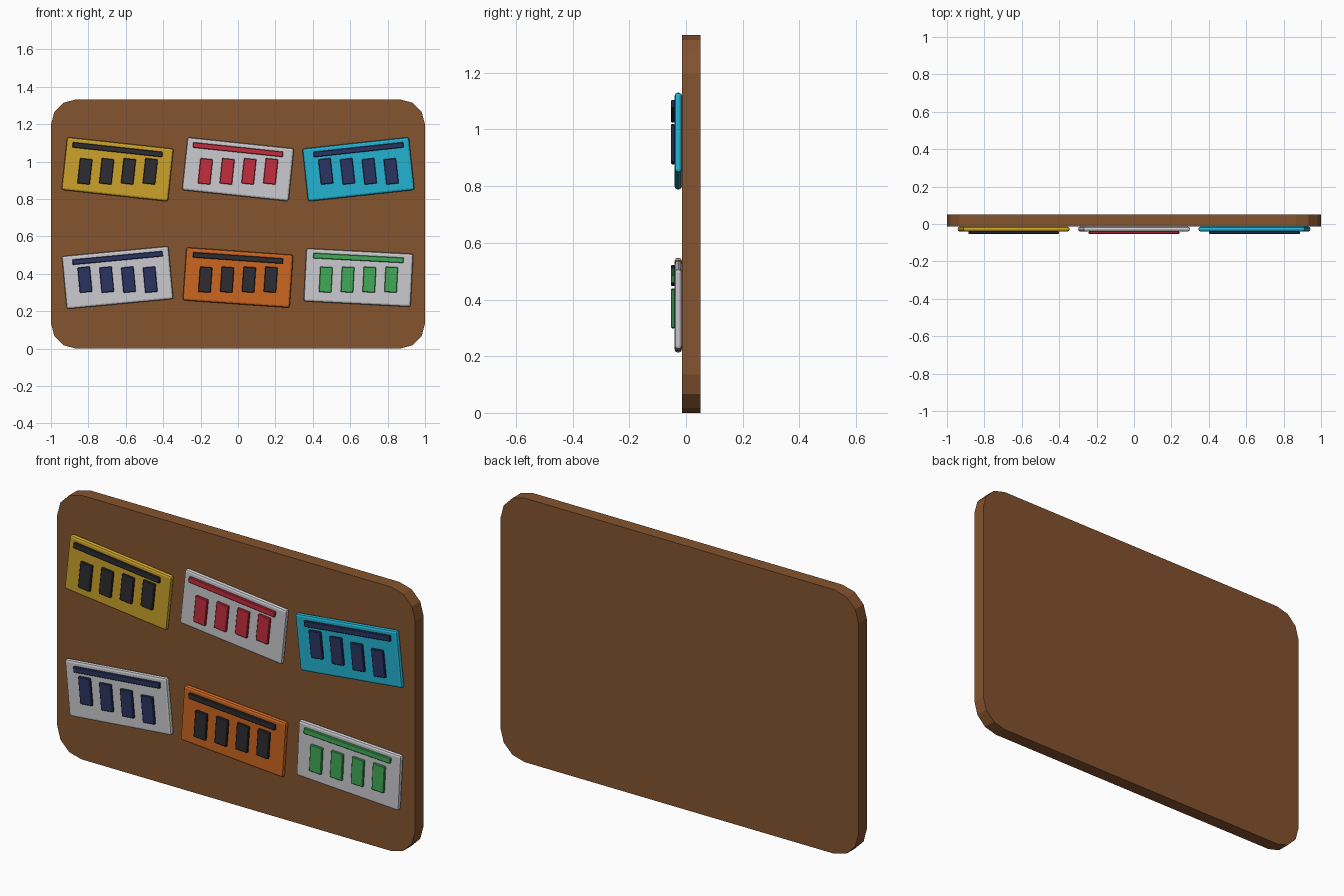
import bpy, bmesh, math
from mathutils import Matrix

if "Cube" in bpy.data.objects:
    bpy.data.objects.remove(bpy.data.objects["Cube"])


def srgb(r, g, b):
    def lin(c):
        c /= 255
        return c / 12.92 if c <= 0.04045 else ((c + 0.055) / 1.055) ** 2.4
    return (lin(r), lin(g), lin(b), 1)


def material(name, rgb):
    m = bpy.data.materials.new(name)
    m.diffuse_color = srgb(*rgb)
    m.use_nodes = True
    m.node_tree.nodes["Principled BSDF"].inputs["Base Color"].default_value = m.diffuse_color
    return m


MATS = {n: material(n, c) for n, c in {
    "brown": (133, 83, 46), "gold": (204, 162, 43), "charcoal": (45, 45, 50),
    "pale grey": (203, 203, 208), "red": (195, 45, 61), "cyan": (35, 178, 208),
    "navy": (43, 51, 97), "orange": (204, 102, 33), "green": (66, 170, 87)}.items()}


def finish(bm, name, mat):
    bmesh.ops.recalc_face_normals(bm, faces=bm.faces)
    me = bpy.data.meshes.new(name)
    bm.to_mesh(me)
    bm.free()
    me.materials.append(MATS[mat])
    ob = bpy.data.objects.new(name, me)
    bpy.context.collection.objects.link(ob)
    return ob


def box(name, mat, x, z, w, h, y0, y1, tilt, bevel, segments):
    """Bevelled box spanning y0..y1, tilted clockwise as seen from the front."""
    bm = bmesh.new()
    bmesh.ops.create_cube(bm, size=1, matrix=Matrix.Diagonal((w, y1 - y0, h, 1)))
    bmesh.ops.bevel(bm, geom=bm.edges[:], offset=bevel, segments=segments,
                    profile=0.5, affect='EDGES')
    ob = finish(bm, name, mat)
    ob.location = (x, (y0 + y1) / 2, z)
    ob.rotation_euler.y = math.radians(tilt)
    return ob


# Backing board: rounded rectangle, three segments per corner
H, R, FRONT, BACK = 1.333, 0.135, -0.0145, 0.052
bm = bmesh.new()
ring = []
for i, (cx, cz) in enumerate([(1 - R, H - R), (R - 1, H - R), (R - 1, R), (1 - R, R)]):
    for k in range(4):
        a = math.radians(90 * i + 30 * k)
        ring.append(bm.verts.new((cx + R * math.cos(a), FRONT, cz + R * math.sin(a))))
face = bm.faces.new(ring)
ext = bmesh.ops.extrude_face_region(bm, geom=[face])
for v in ext["geom"]:
    if isinstance(v, bmesh.types.BMVert):
        v.co.y = BACK
if not face.is_valid or all(len(e.link_faces) == 2 for e in bm.edges) is False:
    bm.faces.new(ring)
finish(bm, "backing_board", "brown")

# Six tilted plates: column, row height, clockwise tilt, plate colour, detail colour
PLATES = [
    (-0.644, 0.959, 6.2, "gold", "charcoal"),
    (0, 0.959, 6.0, "pale grey", "red"),
    (0.644, 0.959, -6.2, "cyan", "navy"),
    (-0.644, 0.380, -5.4, "pale grey", "navy"),
    (0, 0.380, 4.0, "orange", "charcoal"),
    (0.644, 0.380, 3.0, "pale grey", "green"),
]
for n, (x, z, tilt, base, detail) in enumerate(PLATES, 1):
    box(f"plate_{n}", base, x, z, 0.573, 0.284, -0.040, FRONT, tilt, 0.011, 2)
    # Header stripe
    box(f"stripe_{n}", detail, x, z + 0.105, 0.484, 0.029, -0.053, -0.039, tilt, 0.003, 1)
    # Four upright blocks, set level in a row but each tilted with the plate
    for k in range(4):
        box(f"block_{n}_{k + 1}", detail, x + (k - 1.5) * 0.1165, z - 0.011,
            0.067, 0.136, -0.053, -0.039, tilt, 0.003, 1)
